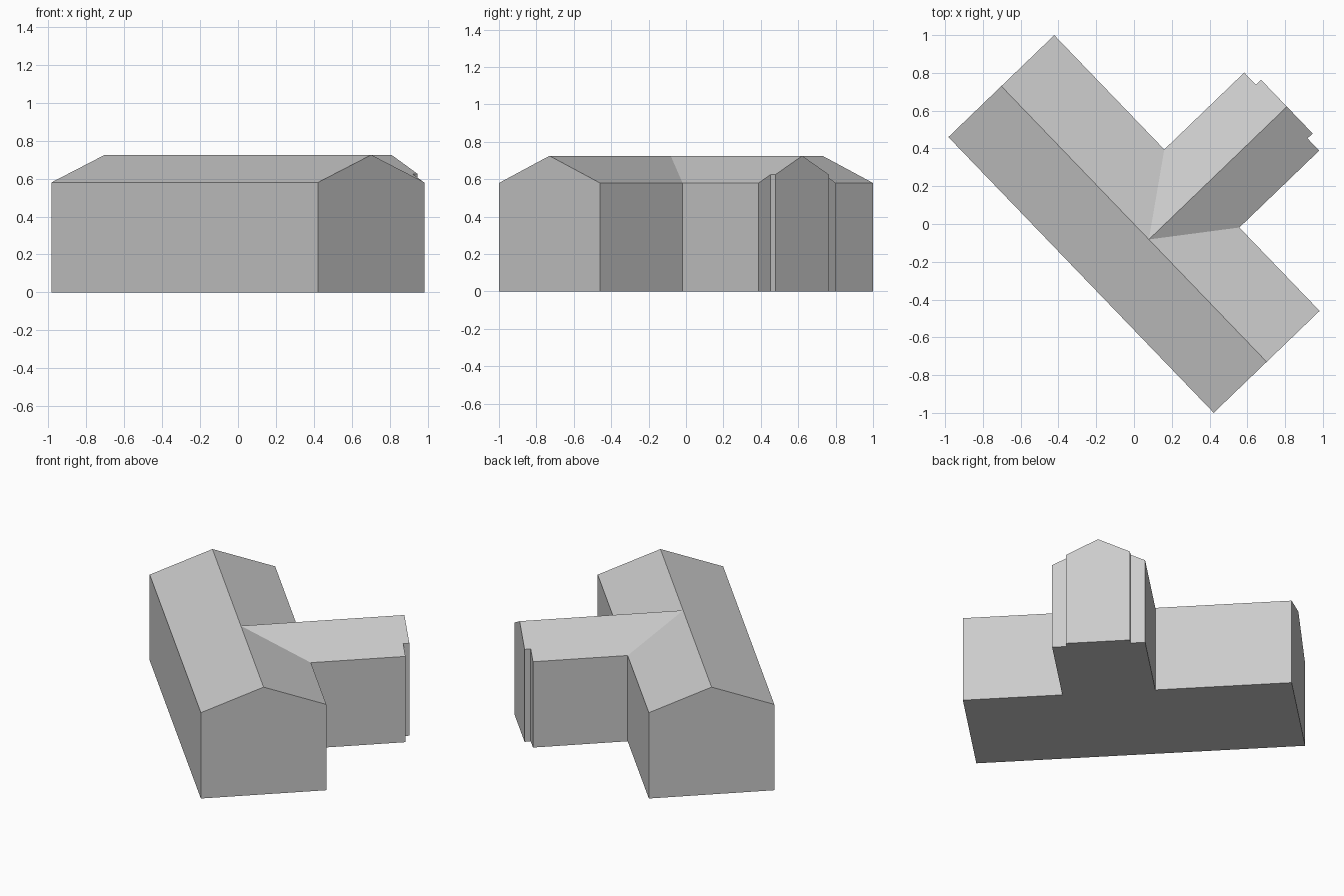
import bpy
import bmesh
import math

cube = bpy.data.objects.get("Cube")
if cube:
    bpy.data.objects.remove(cube, do_unlink=True)

RIDGE, EAVE = 0.725, 0.58
MAIN_HALF, MAIN_LENGTH = 0.389, 2.026
WING_HALF, WING_END, WING_SHIFT = 0.2865, 0.976, 0.1135
BAY_HALF, BAY_END = 0.197, 1.014
TURN = math.radians(-46.1)

grey = bpy.data.materials.new("plain grey")
grey.use_nodes = True
colour = (0.6, 0.6, 0.6, 1.0)
grey.diffuse_color = colour
grey.node_tree.nodes["Principled BSDF"].inputs["Base Color"].default_value = colour


def gabled_block(name, half, eave, start, ridge_start, end, shift=0.0, turn=TURN, closed=False):
    """Gabled prism along local Y; its ridge may start further back than its walls."""
    profile = [(-half, 0), (half, 0), (half, eave), (0, RIDGE), (-half, eave)]
    bm = bmesh.new()
    near = [bm.verts.new((x + shift, ridge_start if z == RIDGE else start, z)) for x, z in profile]
    far = [bm.verts.new((x + shift, end, z)) for x, z in profile]
    for i in range(len(profile)):
        j = (i + 1) % len(profile)
        bm.faces.new((near[j], near[i], far[i], far[j]))
    bm.faces.new(far[::-1])
    if closed:
        bm.faces.new(near)
    # Outward side of the floor faces down
    bm.normal_update()
    floor = min(bm.faces, key=lambda f: f.calc_center_median().z)
    if floor.normal.z > 0:
        bmesh.ops.reverse_faces(bm, faces=bm.faces[:])
    mesh = bpy.data.meshes.new(name)
    bm.to_mesh(mesh)
    bm.free()
    mesh.materials.append(grey)
    obj = bpy.data.objects.new(name, mesh)
    obj.rotation_euler.z = turn
    bpy.context.collection.objects.link(obj)
    return obj


# Long main hall
gabled_block("main_hall", MAIN_HALF, EAVE, -MAIN_LENGTH / 2, -MAIN_LENGTH / 2,
             MAIN_LENGTH / 2, turn=TURN + math.pi / 2, closed=True)

# Side wing, its roof running into the hall roof along two valleys
gabled_block("side_wing", WING_HALF, EAVE, MAIN_HALF, 0.0, WING_END, WING_SHIFT)

# Shallow projecting bay on the wing's gable, continuing the wing's roof slope
bay_eave = RIDGE - (RIDGE - EAVE) * BAY_HALF / WING_HALF
gabled_block("gable_bay", BAY_HALF, bay_eave, WING_END, WING_END, BAY_END, WING_SHIFT)
